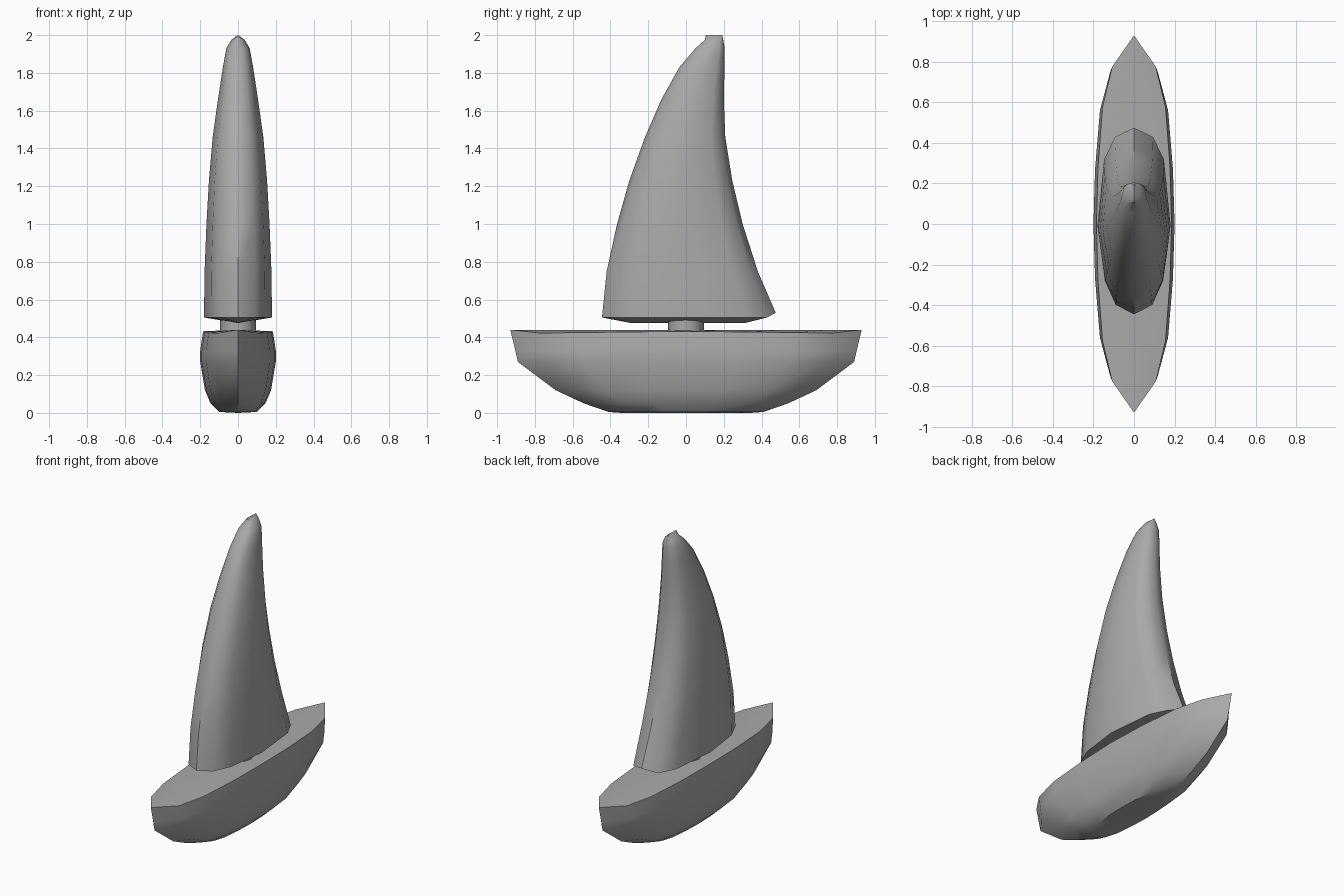
import bpy, bmesh, math

cube = bpy.data.objects.get("Cube")
if cube:
    bpy.data.objects.remove(cube, do_unlink=True)

grey = bpy.data.materials.new("plain grey")
grey.use_nodes = True
COLOUR = (0.4, 0.4, 0.4, 1)
grey.diffuse_color = COLOUR
grey.node_tree.nodes["Principled BSDF"].inputs["Base Color"].default_value = COLOUR


def finish(obj, angle):
    obj.data.materials.append(grey)
    bpy.ops.object.select_all(action='DESELECT')
    obj.select_set(True)
    bpy.context.view_layer.objects.active = obj
    bpy.ops.object.shade_smooth_by_angle(angle=math.radians(angle))


def mirrored_ring(half):
    """Close a half outline, listed from front tip to back tip, across x = 0."""
    return half + [(-x, y, z) for x, y, z in half[-2:0:-1]]


def spine_cap(bm, ring, z, shrink):
    """Cap a symmetric ring with a centre line at height z."""
    n = len(ring)
    h = n // 2
    spine = [ring[0]]
    for i in range(1, h):
        y = (ring[i].co.y + ring[n - i].co.y) / 2
        spine.append(bm.verts.new((0, y * shrink, z)))
    spine.append(ring[h])
    for i in range(h):
        for a, b in ((ring[i], ring[i + 1]), (ring[-i % n], ring[n - i - 1])):
            quad = list(dict.fromkeys((a, b, spine[i + 1], spine[i])))
            bm.faces.new(quad)


def loft(name, rings, bottom, top, angle):
    """Skin rings from bottom to top; each cap is (spine height, shrink)."""
    bm = bmesh.new()
    rows = [[bm.verts.new(p) for p in ring] for ring in rings]
    n = len(rows[0])
    for low, high in zip(rows, rows[1:]):
        for i in range(n):
            j = (i + 1) % n
            bm.faces.new((low[i], low[j], high[j], high[i]))
    spine_cap(bm, rows[0], *bottom)
    spine_cap(bm, rows[-1], *top)
    bmesh.ops.recalc_face_normals(bm, faces=bm.faces)
    mesh = bpy.data.meshes.new(name)
    bm.to_mesh(mesh)
    bm.free()
    obj = bpy.data.objects.new(name, mesh)
    bpy.context.collection.objects.link(obj)
    finish(obj, angle)


# Hull: double-ended outline, scaled at each (height, half length, half width)
quarter = [(0, 1), (0.58, 0.835), (0.84, 0.62), (0.96, 0.3), (1, 0)]
outline = [(x, -y) for x, y in quarter] + quarter[-2::-1]
hull_rings = []
for z, length, width in [(0.005, 0.41, 0.1), (0.05, 0.54, 0.145), (0.12, 0.69, 0.175),
                         (0.27, 0.89, 0.2), (0.33, 0.904, 0.2), (0.44, 0.93, 0.185)]:
    hull_rings.append(mirrored_ring([(x * width, y * length, z) for x, y in outline]))
# The deck edge dips slightly away from the tips
hull_rings[-1] = [(x, y, z if abs(x) < 0.001 else 0.42 + 0.012 * (1 - abs(y)))
                  for x, y, z in hull_rings[-1]]
loft("hull", hull_rings, (0, 1), (0.44, 1), 35)

# Mast stub between deck and sail
bpy.ops.mesh.primitive_cylinder_add(vertices=12, radius=0.095, depth=0.09, location=(0, 0, 0.465))
post = bpy.context.object
post.name = post.data.name = "mast_stub"
finish(post, 40)

# Sail: (height, front y, back y, half width), swept back to a blunt tip
section = [(0, 0), (0.5, 0.05), (0.8, 0.18), (1, 0.48), (0.82, 0.83), (0.52, 0.95), (0, 1)]
sail_rings = []
for z, front, back, width in [(0.505, -0.445, 0.475, 0.18), (0.75, -0.42, 0.38, 0.177),
                              (1.0, -0.365, 0.3, 0.167), (1.23, -0.3, 0.245, 0.154),
                              (1.46, -0.217, 0.208, 0.134), (1.66, -0.13, 0.2, 0.106),
                              (1.83, -0.035, 0.204, 0.08), (1.93, 0.05, 0.205, 0.062),
                              (1.975, 0.1, 0.197, 0.035)]:
    sail_rings.append(mirrored_ring(
        [(x * width, front + t * (back - front), z) for x, t in section]))
# The trailing foot of the sail lifts a little
sail_rings[0] = [(x, y, z + (0.025 if y > 0.47 else 0)) for x, y, z in sail_rings[0]]
loft("sail", sail_rings, (0.475, 0.72), (2.0, 1), 40)
